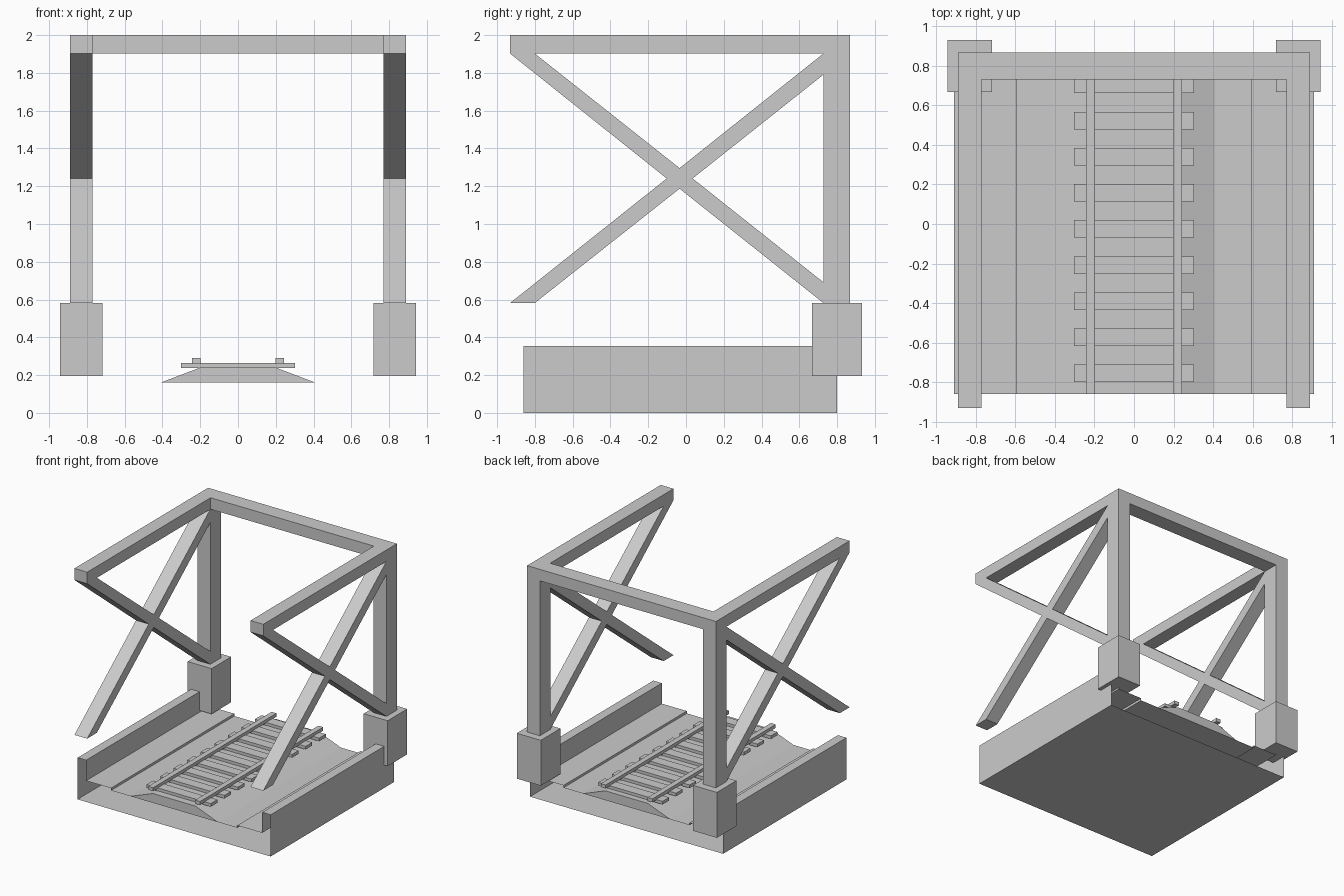
import bpy, bmesh
from mathutils import Vector

if "Cube" in bpy.data.objects:
    bpy.data.objects.remove(bpy.data.objects["Cube"])


def prism(name, profile, start, end, axis="y", caps=True, mirror=False):
    """Extrude a closed profile along x (y,z points) or y (x,z points)."""
    bm = bmesh.new()

    def place(p, t):
        return Vector((t, p[0], p[1])) if axis == "x" else Vector((p[0], t, p[1]))

    a = [bm.verts.new(place(p, start)) for p in profile]
    b = [bm.verts.new(place(p, end)) for p in profile]
    n = len(profile)
    for i in range(n):
        j = (i + 1) % n
        bm.faces.new((a[i], a[j], b[j], b[i]))
    if caps:
        bm.faces.new(a)
        bm.faces.new(b)
    bmesh.ops.recalc_face_normals(bm, faces=bm.faces)
    mesh = bpy.data.meshes.new(name)
    bm.to_mesh(mesh)
    bm.free()
    obj = bpy.data.objects.new(name, mesh)
    bpy.context.collection.objects.link(obj)
    if mirror:
        obj.modifiers.new("Mirror", "MIRROR").use_clip = False
    return obj


def box(name, x, y, z, mirror=False):
    rect = [(x[0], z[0]), (x[1], z[0]), (x[1], z[1]), (x[0], z[1])]
    return prism(name, rect, y[0], y[1], mirror=mirror)


Y0, Y1 = -0.86, 0.80

# Trough deck: hollow shell with open ends, kerbs and raised ledges
half = [(0.91, 0), (0.91, 0.355), (0.83, 0.355), (0.83, 0.18), (0.595, 0.18), (0.595, 0.16)]
prism("deck", half + [(-x, z) for x, z in reversed(half)], Y0, Y1, caps=False)

# Track bed, sleepers and rails
prism("ballast", [(-0.41, 0.16), (0.41, 0.16), (0.2, 0.24), (-0.2, 0.24)], Y0, Y1)
for i in range(9):
    y = -0.755 + 0.1825 * i
    box(f"sleeper_{i + 1}", (-0.303, 0.303), (y - 0.044, y + 0.044), (0.238, 0.265))
box("rails", (0.198, 0.243), (Y0, Y1), (0.26, 0.29), mirror=True)

# Rear footings and portal posts
box("footings", (0.717, 0.943), (0.668, 0.931), (0.195, 0.582), mirror=True)
box("posts", (0.77, 0.89), (0.727, 0.868), (0.582, 1.902), mirror=True)

# Top beams: back cross beam and two side beams
box("cross_beam", (-0.77, 0.77), (0.73, 0.868), (1.902, 2.0))
box("side_beams", (0.77, 0.89), (-0.931, 0.868), (1.902, 2.0), mirror=True)

# X braces on both sides, as one outline
brace = [(-0.931, 1.902), (-0.102, 1.241), (-0.931, 0.582), (-0.80, 0.582),
         (-0.034, 1.187), (0.727, 0.582), (0.727, 0.692), (0.035, 1.241),
         (0.727, 1.79), (0.727, 1.902), (-0.034, 1.296), (-0.80, 1.902)]
prism("cross_braces", brace, 0.77, 0.89, axis="x", mirror=True)
